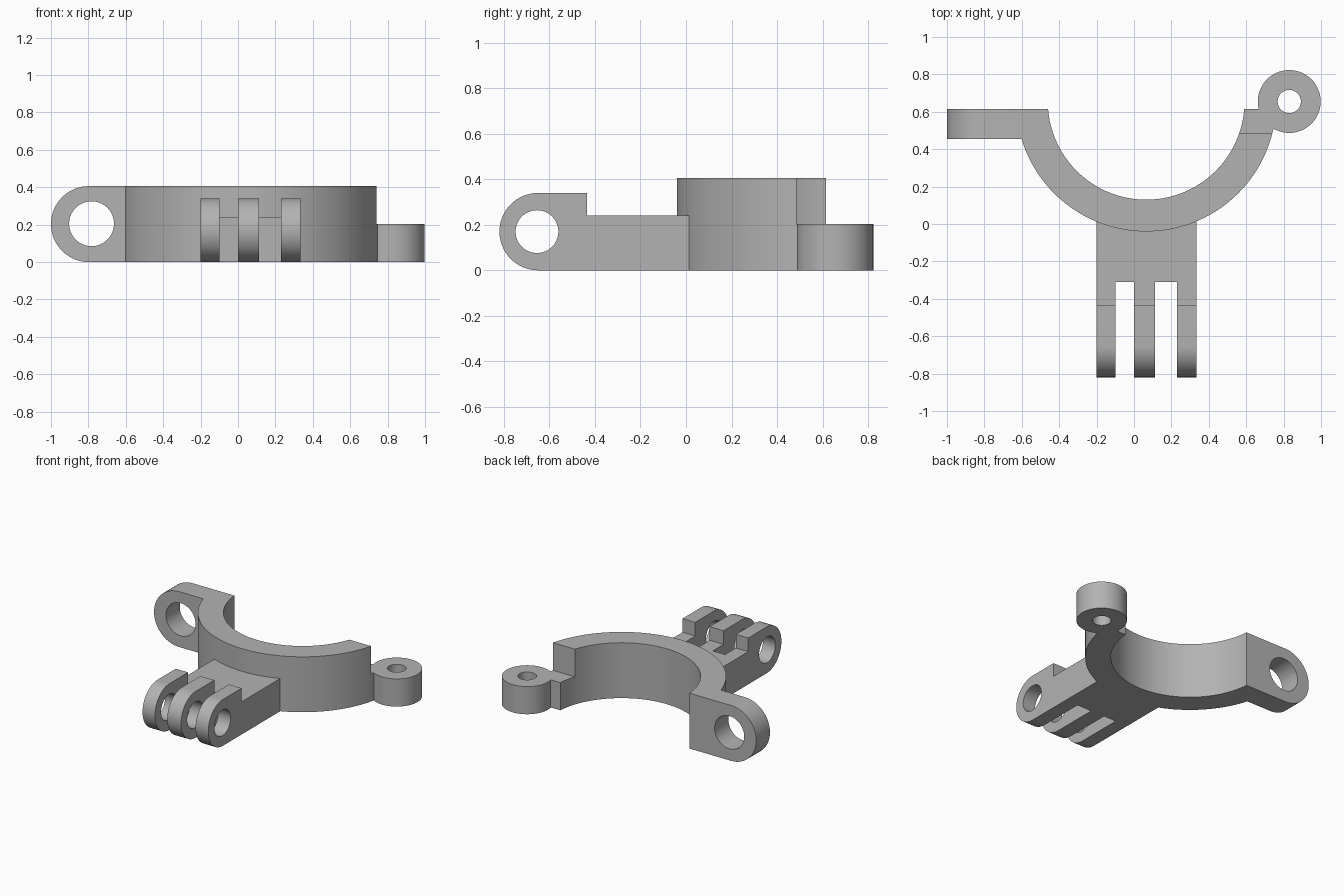
import bpy, bmesh, math
from mathutils import Vector

if "Cube" in bpy.data.objects:
    bpy.data.objects.remove(bpy.data.objects["Cube"])

grey = bpy.data.materials.new("light grey")
grey.diffuse_color = (0.45, 0.45, 0.45, 1)
grey.use_nodes = True
grey.node_tree.nodes["Principled BSDF"].inputs["Base Color"].default_value = grey.diffuse_color


def arc(cx, cy, r, a0, a1, n=32):
    """Points on an arc, angles in degrees."""
    return [(cx + r * math.cos(math.radians(a0 + (a1 - a0) * i / n)),
             cy + r * math.sin(math.radians(a0 + (a1 - a0) * i / n)))
            for i in range(n + 1)]


def circle(cx, cy, r, n=64):
    return arc(cx, cy, r, 0, 360, n)[:-1]


def prism(name, outline, axis, lo, hi):
    """Extrude a closed outline along an axis: x uses (y,z), y uses (x,z), z uses (x,y)."""
    place = {"x": lambda u, v: (lo, u, v),
             "y": lambda u, v: (u, lo, v),
             "z": lambda u, v: (u, v, lo)}[axis]
    shift = Vector([(hi - lo) * (axis == a) for a in "xyz"])
    bm = bmesh.new()
    face = bm.faces.new([bm.verts.new(place(u, v)) for u, v in outline])
    ext = bmesh.ops.extrude_face_region(bm, geom=[face])
    bmesh.ops.translate(bm, vec=shift,
                        verts=[e for e in ext["geom"] if isinstance(e, bmesh.types.BMVert)])
    bmesh.ops.recalc_face_normals(bm, faces=bm.faces)
    mesh = bpy.data.meshes.new(name)
    bm.to_mesh(mesh)
    bm.free()
    mesh.materials.append(grey)
    obj = bpy.data.objects.new(name, mesh)
    bpy.context.collection.objects.link(obj)
    return obj


def rect(u0, v0, u1, v1):
    return [(u0, v0), (u1, v0), (u1, v1), (u0, v1)]


def combine(target, tool, operation):
    """Apply a boolean and remove the tool."""
    tool.hide_render = True
    mod = target.modifiers.new(operation, "BOOLEAN")
    mod.operation, mod.object, mod.solver = operation, tool, "EXACT"
    bpy.ops.object.select_all(action="DESELECT")
    bpy.context.view_layer.objects.active = target
    target.select_set(True)
    bpy.ops.object.modifier_apply(modifier=mod.name)
    bpy.data.objects.remove(tool)


# Half ring, both ends cut flat at y = END
CX, CY, R_IN, R_OUT, END, TOP = 0.065, 0.656, 0.526, 0.696, 0.615, 0.406
a_out = math.degrees(math.asin((CY - END) / R_OUT))
a_in = math.degrees(math.asin((CY - END) / R_IN))
bracket = prism("clamp_bracket",
                arc(CX, CY, R_OUT, 180 + a_out, 360 - a_out, 72)
                + arc(CX, CY, R_IN, 360 - a_in, 180 + a_in, 72), "z", 0, TOP)

# Right end of the ring steps down to the hinge height
combine(bracket, prism("step_cutter", rect(0.4, 0.485, 1.1, 0.9), "z", 0.203, 0.6), "DIFFERENCE")

# Hinge barrel
combine(bracket, prism("hinge_barrel", circle(0.83, 0.655, 0.168), "z", 0, 0.203), "UNION")
combine(bracket, prism("hinge_hole", circle(0.83, 0.655, 0.062), "z", -0.1, 0.5), "DIFFERENCE")

# Bolt lug with a rounded end
combine(bracket, prism("bolt_lug", arc(-0.797, 0.203, 0.203, 90, 270)
                       + [(-0.48, 0), (-0.48, TOP)], "y", 0.455, END), "UNION")
combine(bracket, prism("bolt_hole", circle(-0.783, 0.205, 0.12), "y", 0.3, 0.8), "DIFFERENCE")

# Mounting arm with raised, rounded prongs
combine(bracket, prism("mount_arm", arc(-0.65, 0.17, 0.17, 90, 270)
                       + [(0.08, 0), (0.08, 0.24), (-0.435, 0.24), (-0.435, 0.34)],
                       "x", -0.2, 0.333), "UNION")
for x0, x1 in ((-0.1, 0.0), (0.112, 0.23)):
    combine(bracket, prism("slot_cutter", rect(x0, -1, x1, -0.31), "z", -0.1, 0.5), "DIFFERENCE")
combine(bracket, prism("pin_hole", circle(-0.655, 0.17, 0.094), "x", -0.4, 0.5), "DIFFERENCE")

# Smooth curved walls, sharp corners
bpy.ops.object.shade_smooth_by_angle(angle=math.radians(25))
